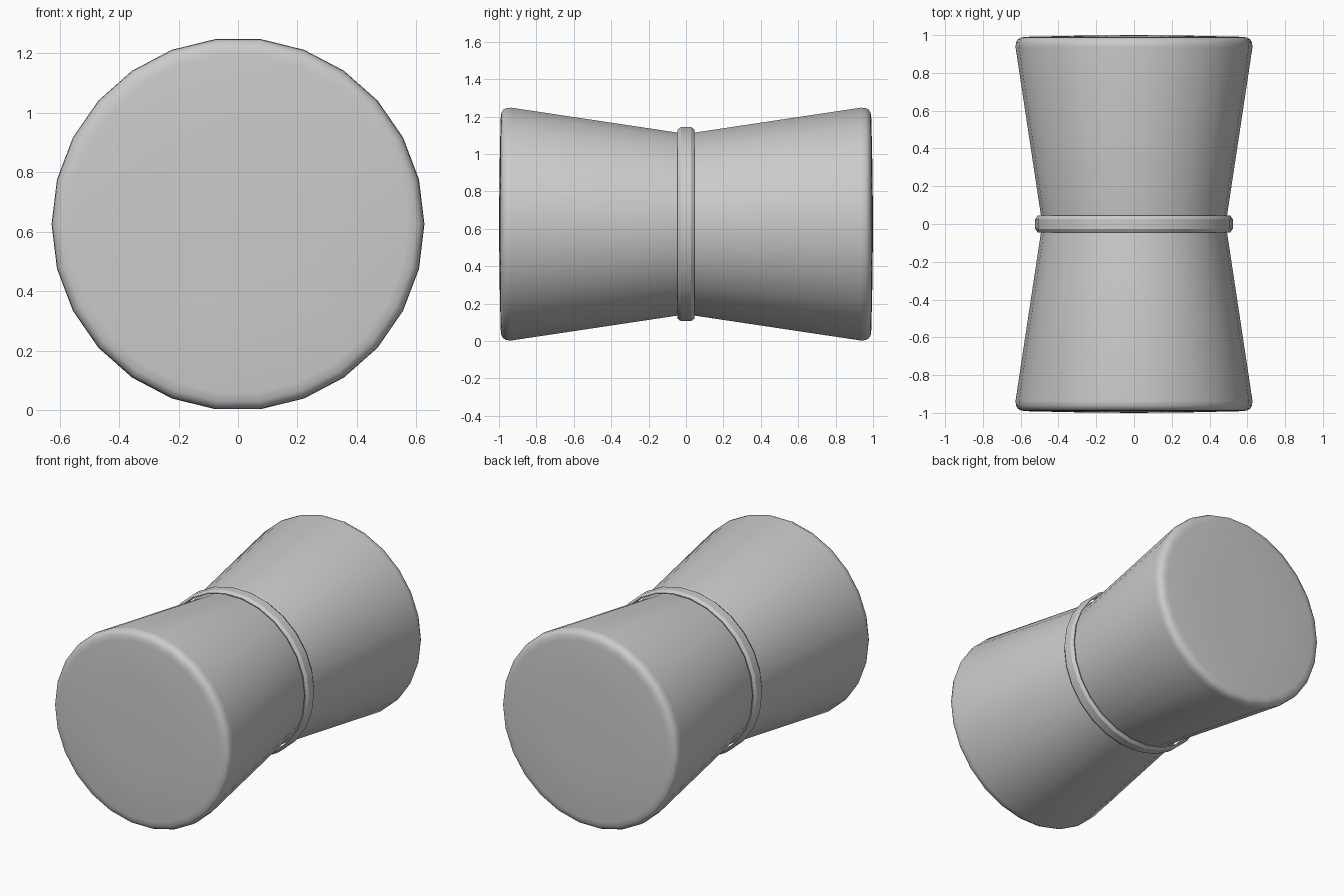
import bpy, bmesh, math

if "Cube" in bpy.data.objects:
    bpy.data.objects.remove(bpy.data.objects["Cube"])

SIDES = 26
CENTRE_Z = 0.625


def lathe(name, profile, closed, smooth_angle):
    """Spin (radius, y) points around the y axis."""
    bm = bmesh.new()
    rings = []
    for r, y in profile:
        if r == 0:
            rings.append([bm.verts.new((0, y, CENTRE_Z))] * SIDES)
            continue
        ring = []
        for i in range(SIDES):
            a = 2 * math.pi * i / SIDES
            ring.append(bm.verts.new((r * math.cos(a), y, CENTRE_Z + r * math.sin(a))))
        rings.append(ring)
    pairs = list(zip(rings, rings[1:]))
    if closed:
        pairs.append((rings[-1], rings[0]))
    for a, b in pairs:
        for i in range(SIDES):
            j = (i + 1) % SIDES
            corners = list(dict.fromkeys((a[i], a[j], b[j], b[i])))
            bm.faces.new(corners)
    bmesh.ops.recalc_face_normals(bm, faces=bm.faces)
    mesh = bpy.data.meshes.new(name)
    bm.to_mesh(mesh)
    bm.free()
    obj = bpy.data.objects.new(name, mesh)
    bpy.context.collection.objects.link(obj)
    bpy.ops.object.select_all(action='DESELECT')
    obj.select_set(True)
    bpy.context.view_layer.objects.active = obj
    bpy.ops.object.shade_smooth_by_angle(angle=math.radians(smooth_angle))
    return obj


# Waisted body: gently domed end, rounded rim, taper to the neck, mirrored
half = [(0, -1.0), (0.3, -0.997), (0.57, -0.991), (0.6, -0.987),
        (0.616, -0.977), (0.625, -0.96), (0.627, -0.935), (0.492, -0.04)]
body_profile = half + [(0.487, 0)] + [(r, -y) for r, y in reversed(half)]
lathe("drum_body", body_profile, False, 50)

# Bevelled band standing just clear of the neck
band_profile = [(0.504, -0.045), (0.510, -0.045), (0.523, -0.026),
                (0.523, 0.026), (0.510, 0.045), (0.504, 0.045)]
lathe("waist_band", band_profile, True, 30)
